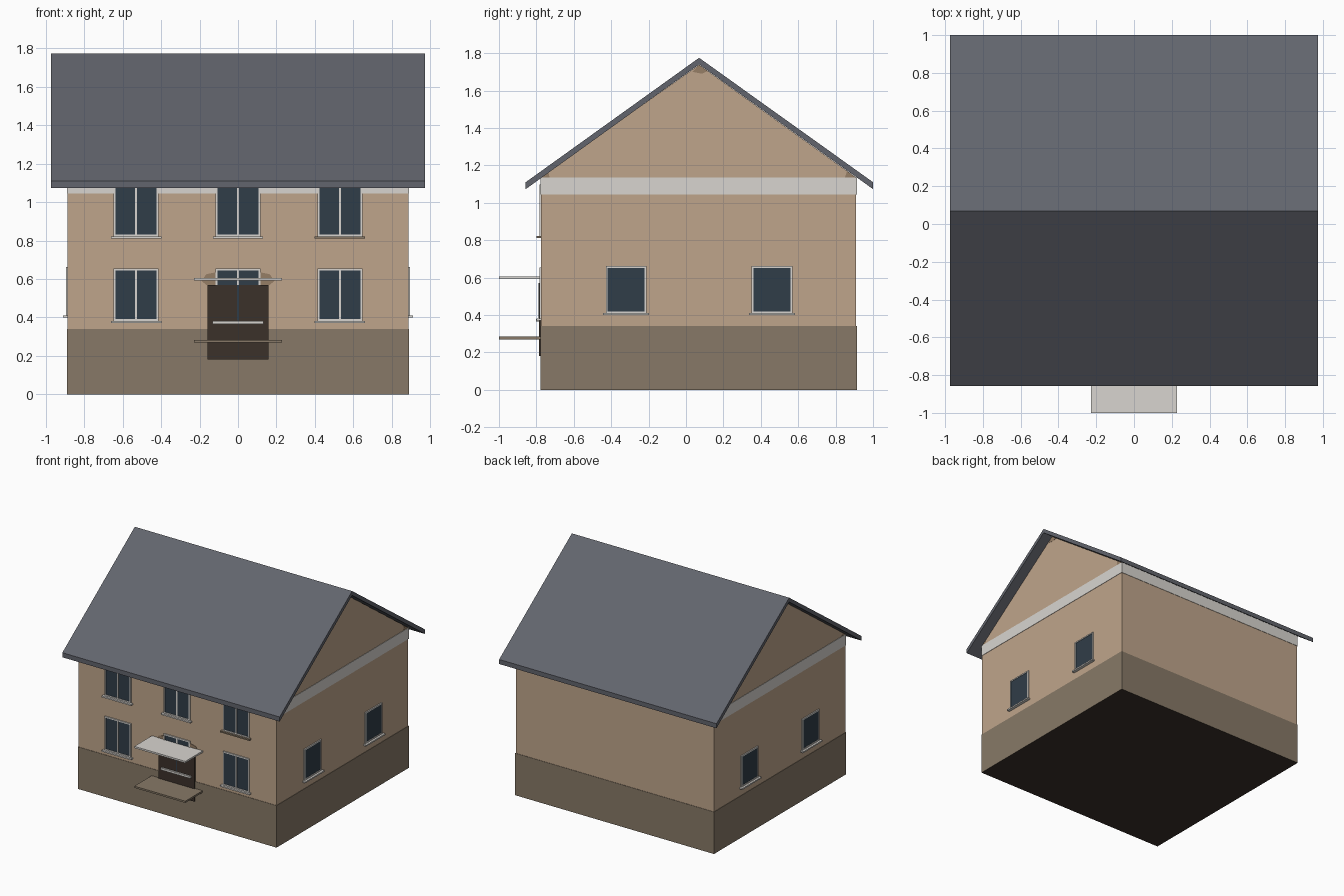
import bpy, bmesh

if "Cube" in bpy.data.objects:
    bpy.data.objects.remove(bpy.data.objects["Cube"])


def material(name, r, g, b):
    m = bpy.data.materials.new(name)
    lin = [((c / 255 + 0.055) / 1.055) ** 2.4 for c in (r, g, b)]
    m.diffuse_color = (*lin, 1)
    m.use_nodes = True
    m.node_tree.nodes["Principled BSDF"].inputs["Base Color"].default_value = m.diffuse_color
    return m


WALL = material("tan render", 191, 165, 139)
PLINTH = material("brown plinth", 135, 121, 103)
TRIM = material("pale trim", 216, 213, 208)
ROOF = material("grey roof", 98, 101, 109)
GLASS = material("dark glass", 48, 61, 72)
DOOR = material("dark door", 59, 49, 42)
STAIN = material("weathered render", 150, 126, 102)


def box(name, x, y, z, mat):
    """Box from (min, max) ranges."""
    bm = bmesh.new()
    bmesh.ops.create_cube(bm, size=1)
    for v in bm.verts:
        v.co = [r[0] if c < 0 else r[1] for c, r in zip(v.co, (x, y, z))]
    return finish(name, bm, mat)


def prism(name, profile, a0, a1, mat, axis="x"):
    """Extrude a (y, z) profile along x, or an (x, z) profile along y."""
    bm = bmesh.new()

    def corner(p, a):
        return (a, *p) if axis == "x" else (p[0], a, p[1])
    face = bm.faces.new([bm.verts.new(corner(p, a0)) for p in profile])
    ext = bmesh.ops.extrude_face_region(bm, geom=[face])
    for v in ext["geom"]:
        if isinstance(v, bmesh.types.BMVert):
            setattr(v.co, axis, a1)
    return finish(name, bm, mat)


def finish(name, bm, mat):
    bmesh.ops.recalc_face_normals(bm, faces=bm.faces)
    me = bpy.data.meshes.new(name)
    bm.to_mesh(me)
    bm.free()
    me.materials.append(mat)
    ob = bpy.data.objects.new(name, me)
    bpy.context.collection.objects.link(ob)
    return ob


W, FRONT, BACK = 0.887, -0.775, 0.91
RIDGE_Y = 0.07

# House body: plinth with dark underside, walls, eaves band and gabled attic
plinth = box("plinth", (-W - .003, W + .003), (FRONT - .003, BACK + .003), (0, .34), PLINTH)
plinth.data.materials.append(DOOR)
for f in plinth.data.polygons:
    f.material_index = 1 if f.normal.z < -.5 else 0
box("walls", (-W, W), (FRONT, BACK), (.34, 1.045), WALL)
box("eaves_band", (-W - .003, W + .003), (FRONT - .003, BACK + .003), (1.045, 1.135), TRIM)
prism("gable", [(FRONT, 1.135), (BACK, 1.135), (RIDGE_Y, 1.738)], -W, W, WALL)

# Weathered corners of the gables, under the ridge and at the eaves
for s in (-1, 1):
    a0, a1 = s * W, s * (W + .002)
    prism("ridge_stain", [(.07, 1.738), (.035, 1.70), (.085, 1.69), (.115, 1.705)], a0, a1, STAIN)
    prism("eave_stain", [(-.772, 1.136), (-.73, 1.136), (-.735, 1.163)], a0, a1, STAIN)
    prism("eave_stain", [(.905, 1.136), (.85, 1.136), (.86, 1.168)], a0, a1, STAIN)

# Roof: two sloped slabs meeting at the ridge
for side, eave in (("front", -.857), ("back", 1.0)):
    prism(side + "_roof", [(eave, 1.073), (eave, 1.11), (RIDGE_Y, 1.775), (RIDGE_Y, 1.74)],
          -.973, .973, ROOF)


def window(name, place, c, z0, z1, hw, mullion, sill_mat=TRIM):
    """Framed window; place maps (along, outward depth) ranges to x, y ranges."""
    def part(suffix, a, d, z, mat):
        box(name + suffix, *place(a, d), z, mat)
    t = .010
    part("_glass", (c - hw + t, c + hw - t), (0, .005), (z0 + t, z1 - t), GLASS)
    for s in (-1, 1):
        e = sorted((c + s * hw, c + s * (hw - t)))
        part("_jamb", e, (0, .009), (z0, z1), TRIM)
    for z in (z0, z1 - t):
        part("_rail", (c - hw + t, c + hw - t), (0, .009), (z, z + t), TRIM)
    if mullion:
        part("_mullion", (c - .005, c + .005), (0, .009), (z0 + t, z1 - t), TRIM)
    part("_sill", (c - hw - .014, c + hw + .014), (0, .025), (z0 - .011, z0), sill_mat)


def on_front(a, d):
    return a, (FRONT - d[1], FRONT - d[0])


def on_right(a, d):
    return (W + d[0], W + d[1]), a


def on_left(a, d):
    return (-W - d[1], -W - d[0]), a


# Front windows on two floors, plain windows on both gable ends
for c in (-.53, 0, .53):
    window("lower_window", on_front, c, .382, .655, .117, True)
    window("upper_window", on_front, c, .822, 1.097, .117, True, PLINTH if c > 0 else TRIM)
for c in (-.32, .46):
    window("right_window", on_right, c, .41, .662, .109, False)
    window("left_window", on_left, c, .41, .662, .109, False)

# Entrance: door with glazing bar and rail, canopy and step
box("door", (-.16, .16), (FRONT - .012, FRONT), (.18, .57), DOOR)
box("door_bar", (-.004, .004), (FRONT - .014, FRONT - .012), (.385, .57), GLASS)
box("door_rail", (-.133, .133), (FRONT - .026, FRONT), (.365, .379), TRIM)
box("canopy", (-.228, .228), (-1, FRONT), (.592, .606), TRIM)
box("step", (-.228, .228), (-1, FRONT), (.27, .284), PLINTH)

# Weathered render beside the canopy
for s in (-1, 1):
    prism("canopy_stain", [(s * .117, .57), (s * .165, .57), (s * .19, .59), (s * .165, .625),
                           (s * .117, .635)], FRONT, FRONT - .003, STAIN, "y")
